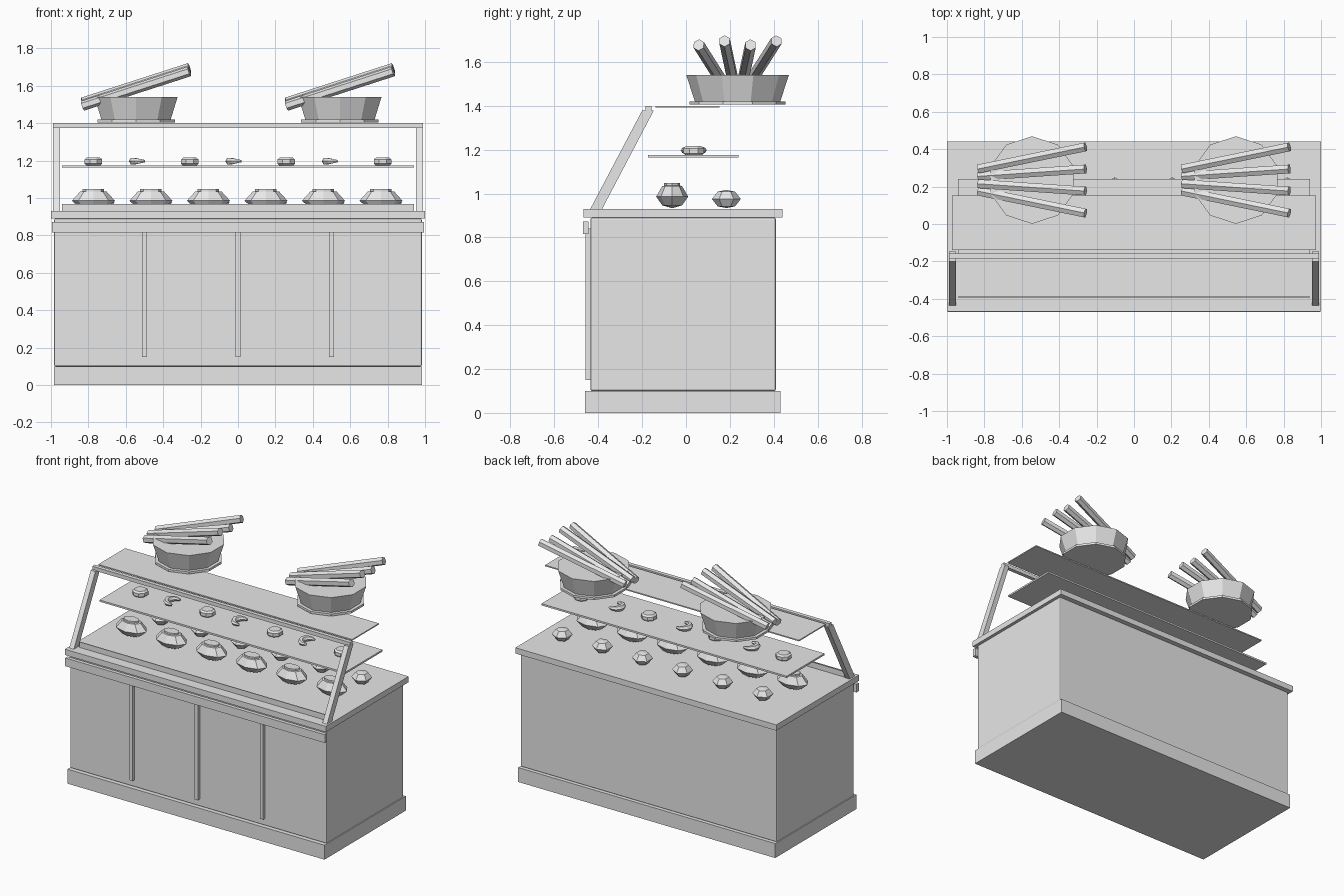
import bpy, bmesh, math
from mathutils import Vector, Matrix

cube = bpy.data.objects.get("Cube")
if cube:
    bpy.data.objects.remove(cube, do_unlink=True)

GREY = (0.8, 0.8, 0.8, 1.0)
mat = bpy.data.materials.new("plain_grey")
mat.use_nodes = True
mat.diffuse_color = GREY
mat.node_tree.nodes["Principled BSDF"].inputs["Base Color"].default_value = GREY


def finish(name, bm):
    bmesh.ops.recalc_face_normals(bm, faces=bm.faces)
    mesh = bpy.data.meshes.new(name)
    bm.to_mesh(mesh)
    bm.free()
    mesh.materials.append(mat)
    obj = bpy.data.objects.new(name, mesh)
    bpy.context.collection.objects.link(obj)
    return obj


def box(name, x, y, z):
    """Box from (low, high) ranges on each axis."""
    bm = bmesh.new()
    bmesh.ops.create_cube(bm, size=1)
    for v in bm.verts:
        for i, (lo, hi) in enumerate((x, y, z)):
            v.co[i] = lo if v.co[i] < 0 else hi
    return finish(name, bm)


def loft(bm, rings):
    """Skin a list of equal rings of points and cap both ends."""
    rows = [[bm.verts.new(p) for p in ring] for ring in rings]
    n = len(rows[0])
    for a, b in zip(rows, rows[1:]):
        for i in range(n):
            j = (i + 1) % n
            bm.faces.new((a[i], a[j], b[j], b[i]))
    bm.faces.new(rows[0])
    bm.faces.new(rows[-1])


def lathe(name, profile, sides, size, loc, turn=0.0):
    """Turned solid; profile is (radius, height), scaled by size."""
    bm = bmesh.new()
    rings = []
    for r, h in profile:
        rings.append([])
        for i in range(sides):
            a = turn + math.tau * i / sides
            p = Vector((r * math.cos(a) * size[0], r * math.sin(a) * size[1], h * size[2]))
            rings[-1].append(p + Vector(loc))
    loft(bm, rings)
    return finish(name, bm)


def rod(name, start, end, radius, sides=6):
    start, end = Vector(start), Vector(end)
    axis = end - start
    bm = bmesh.new()
    bmesh.ops.create_cone(bm, cap_ends=True, segments=sides, radius1=radius,
                          radius2=radius, depth=axis.length)
    turn = axis.to_track_quat('Z', 'Y').to_matrix().to_4x4()
    bm.transform(Matrix.Translation((start + end) / 2) @ turn)
    return finish(name, bm)


def crescent(name, loc, bend=0.047, thick=0.021, steps=8, sides=6):
    """Curved pastry, thick in the middle, open towards +x."""
    bm = bmesh.new()
    rings = []
    for s in range(steps + 1):
        t = s / steps
        a = math.radians(70 + 220 * t)
        r = thick * (0.35 + 0.65 * math.sin(math.pi * t))
        rings.append([])
        for i in range(sides):
            b = math.tau * i / sides
            d = bend + r * math.cos(b)
            p = Vector((d * math.cos(a), d * math.sin(a), r * math.sin(b)))
            rings[-1].append(p + Vector(loc))
    loft(bm, rings)
    return finish(name, bm)


# Cabinet
box("plinth", (-0.985, 0.985), (-0.46, 0.43), (0, 0.1))
body = box("cabinet_body", (-0.983, 0.983), (-0.436, 0.41), (0.1, 0.89))
bevel = body.modifiers.new("soft_edges", 'BEVEL')
bevel.width = 0.008
bevel.segments = 2
box("countertop", (-1, 1), (-0.467, 0.44), (0.89, 0.93))
box("front_rail", (-0.995, 0.995), (-0.47, -0.445), (0.815, 0.872))
for x in (-0.5, 0, 0.5):
    box("front_strip", (x - 0.013, x + 0.013), (-0.457, -0.43), (0.15, 0.84))
box("front_lip", (-0.94, 0.94), (-0.393, -0.387), (0.93, 0.968))

# Display frame and shelves
post_side = ((-0.436, 0.93), (-0.382, 0.93), (-0.147, 1.378), (-0.2, 1.378))
for side in (-1, 1):
    bm = bmesh.new()
    loft(bm, [[(side * x, y, z) for y, z in post_side] for x in (0.953, 0.988)])
    finish("slanted_post", bm)
box("top_rail", (-0.988, 0.988), (-0.184, -0.157), (1.374, 1.4))
box("top_shelf", (-0.973, 0.973), (-0.14, 0.153), (1.392, 1.4))
box("middle_shelf", (-0.94, 0.94), (-0.173, 0.24), (1.163, 1.175))

# Loaves and buns on the counter
loaf = ((0.1, 0), (0.62, 0.1), (1, 0.45), (0.62, 0.88), (0.5, 0.9), (0.5, 1))
bun = ((0.1, 0), (0.6, 0.08), (1, 0.5), (0.6, 0.92), (0.1, 1))
for i in range(6):
    x = -0.773 + 0.3075 * i
    lathe("loaf", loaf, 8, (0.115, 0.073, 0.112), (x, -0.063, 0.935))
    lathe("bun", bun, 6, (0.066, 0.066, 0.08), (x + 0.055, 0.184, 0.935), math.pi / 6)

# Muffins and crescents on the middle shelf
muffin = ((0.8, 0), (1, 0.2), (1, 0.75), (0.75, 1))
for i in range(7):
    x = -0.773 + 0.2577 * i
    if i % 2 == 0:
        lathe("muffin", muffin, 8, (0.051, 0.051, 0.041), (x, 0.035, 1.175), math.pi / 8)
    else:
        crescent("crescent_pastry", (x, 0.035, 1.197))

# Baskets with long loaves
bowl = ((0.19, 1.405), (0.234, 1.541))
foot = ((0.218, 1.405), (0.218, 1.42))
for cx in (-0.545, 0.545):
    at = (cx, 0.235, 0)
    lathe("basket", bowl, 10, (1, 1, 1), at, math.pi / 2)
    lathe("basket_foot", foot, 10, (1, 1, 1), at, math.pi / 2)
    for i in range(4):
        k = i - 1.5
        lift = 0.018 * (i % 2)
        rod("long_loaf", (cx - 0.285, 0.235 + 0.04 * k, 1.493 + lift),
            (cx + 0.285, 0.235 + 0.118 * k, 1.677 + lift), 0.027)
